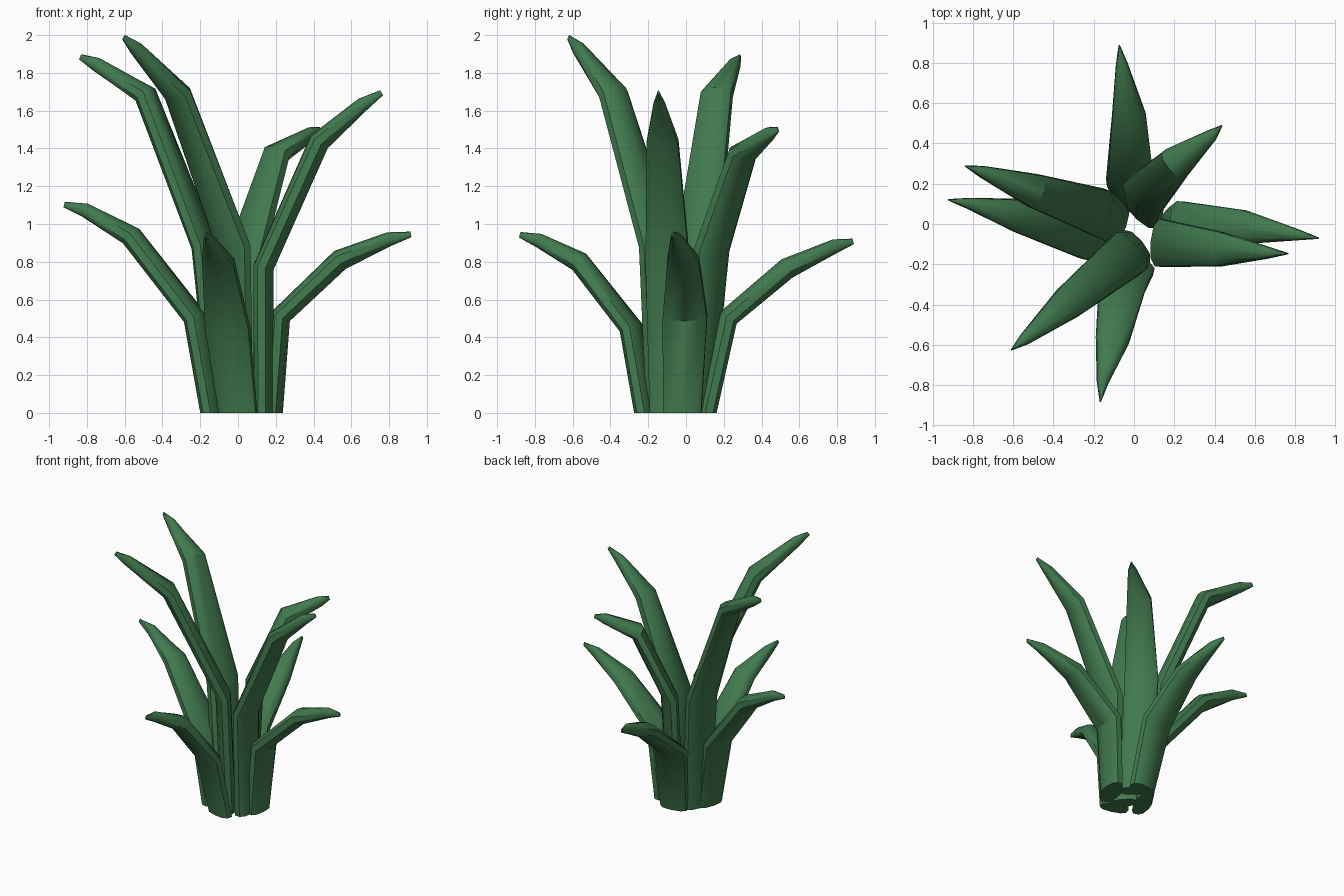
import bpy, bmesh, math
from mathutils import Vector

if "Cube" in bpy.data.objects:
    bpy.data.objects.remove(bpy.data.objects["Cube"])

green = bpy.data.materials.new("leaf green")
green.diffuse_color = (0.053, 0.195, 0.077, 1)
green.use_nodes = True
green.node_tree.nodes["Principled BSDF"].inputs["Base Color"].default_value = green.diffuse_color

# Ring width and thickness at base, lower bend, upper bend, near tip, tip
WIDTH = (0.21, 0.245, 0.175, 0.062, 0.008)
THICK = (0.105, 0.11, 0.113, 0.075, 0.03)
SIDES = 10


def spow(v, p):
    return math.copysign(abs(v) ** p, v)


def leaf(name, path):
    """Flattened tube swept along a bent path, pinched to a point."""
    pts = [Vector(p) for p in path]
    bm = bmesh.new()
    rings = []
    for i, p in enumerate(pts):
        # width runs level, across the local heading
        a, b = pts[max(i - 1, 0)], pts[min(i + 1, len(pts) - 1)]
        flat = pts[-1] - pts[0] if i < 2 else b - a
        side = Vector((-flat.y, flat.x, 0)).normalized()
        d_in = (p - a).normalized() if i else Vector((0, 0, 1))
        d_out = (b - p).normalized() if b != p else d_in
        tan = Vector((0, 0, 1)) if i == 0 else (d_in + d_out).normalized()
        up = tan.cross(side).normalized()
        ring = []
        for k in range(SIDES):
            t = 2 * math.pi * (k + 0.5) / SIDES
            ring.append(bm.verts.new(p + side * spow(math.cos(t), 0.8) * WIDTH[i] / 2
                                     + up * spow(math.sin(t), 0.8) * THICK[i] / 2))
        rings.append(ring)
    for r, s in zip(rings, rings[1:]):
        for k in range(SIDES):
            n = (k + 1) % SIDES
            bm.faces.new((r[k], r[n], s[n], s[k]))
    bm.faces.new(rings[0])
    bm.faces.new(rings[-1])
    bmesh.ops.recalc_face_normals(bm, faces=bm.faces)
    me = bpy.data.meshes.new(name)
    bm.to_mesh(me)
    bm.free()
    me.materials.append(green)
    ob = bpy.data.objects.new(name, me)
    bpy.context.collection.objects.link(ob)
    bpy.context.view_layer.objects.active = ob
    ob.select_set(True)
    bpy.ops.object.shade_smooth_by_angle(angle=math.radians(40))
    ob.select_set(False)


# Four short outer leaves
leaf("short_leaf_back", [(0.02, 0.11, 0), (-0.02, 0.22, 0.50), (-0.025, 0.535, 0.765),
                         (-0.06, 0.79, 0.883), (-0.073, 0.885, 0.908)])
leaf("short_leaf_right", [(0.185, -0.02, 0), (0.225, -0.005, 0.51), (0.54, -0.015, 0.81),
                          (0.80, -0.052, 0.92), (0.915, -0.07, 0.945)])
leaf("short_leaf_front", [(0.0, -0.215, 0), (-0.055, -0.29, 0.45), (-0.105, -0.565, 0.80),
                          (-0.155, -0.78, 0.913), (-0.167, -0.88, 0.943)])
leaf("short_leaf_left", [(-0.14, -0.08, 0), (-0.225, -0.06, 0.50), (-0.565, 0.04, 0.935),
                         (-0.81, 0.1, 1.073), (-0.92, 0.12, 1.103)])

# Four tall inner leaves
leaf("tall_leaf_back_right", [(0.05, 0.06, 0), (0.045, 0.135, 0.86), (0.205, 0.30, 1.373),
                              (0.385, 0.44, 1.477), (0.435, 0.487, 1.50)])
leaf("tall_leaf_right", [(0.135, -0.09, 0), (0.135, -0.095, 0.77), (0.43, -0.125, 1.435),
                         (0.66, -0.142, 1.633), (0.76, -0.147, 1.695)])
leaf("tall_leaf_front_left", [(0.0, -0.12, 0), (-0.025, -0.145, 0.88), (-0.32, -0.385, 1.69),
                              (-0.54, -0.57, 1.93), (-0.605, -0.622, 1.988)])
leaf("tall_leaf_back_left", [(-0.09, 0.0, 0), (-0.175, 0.06, 0.88), (-0.49, 0.163, 1.685),
                             (-0.75, 0.258, 1.845), (-0.835, 0.287, 1.885)])
